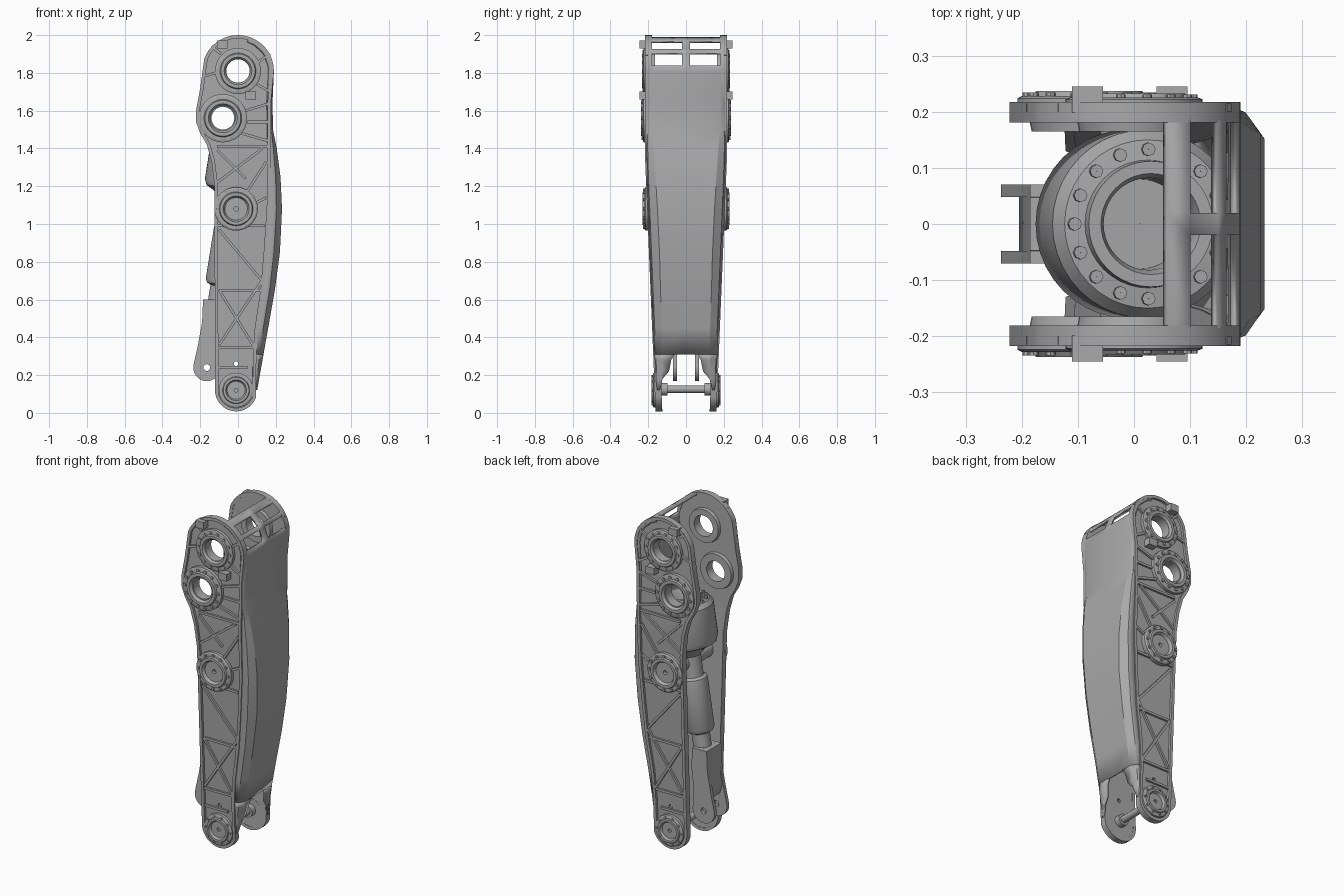
import bpy, bmesh, math
from mathutils import Matrix, Vector

cube = bpy.data.objects.get("Cube")
if cube:
    bpy.data.objects.remove(cube)

grey = bpy.data.materials.new("machined grey")
grey.use_nodes = True
colour = (0.4, 0.4, 0.4, 1)
grey.diffuse_color = colour
grey.node_tree.nodes["Principled BSDF"].inputs["Base Color"].default_value = colour


def skin_y(z):
    """Half width of the frame at a height."""
    return 0.215 if z > 1.35 else 0.163 + 0.052 * (z - 0.1) / 1.25


def finish(bm, name, mirrored=False, angle=32):
    bmesh.ops.remove_doubles(bm, verts=bm.verts[:], dist=0.0004)
    bmesh.ops.recalc_face_normals(bm, faces=bm.faces[:])
    me = bpy.data.meshes.new(name)
    bm.to_mesh(me)
    bm.free()
    me.materials.append(grey)
    me.shade_smooth()
    me.set_sharp_from_angle(angle=math.radians(angle))
    ob = bpy.data.objects.new(name, me)
    bpy.context.scene.collection.objects.link(ob)
    if mirrored:
        mod = ob.modifiers.new("both sides", 'MIRROR')
        mod.use_axis = (False, True, False)
        mod.use_clip = False
        mod.use_mirror_merge = False
    return ob


def arc(cx, cz, r, a0, a1, n):
    steps = [math.radians(a0 + (a1 - a0) * i / n) for i in range(n + 1)]
    return [(cx + r * math.cos(a), cz + r * math.sin(a)) for a in steps]


def ring(cx, cz, r, n=28):
    return arc(cx, cz, r, 0, 360, n)[:-1]


def offset(loop, d):
    """Move a counter-clockwise outline inwards."""
    out = []
    for i, p in enumerate(loop):
        a, b = Vector(loop[i - 1]), Vector(loop[(i + 1) % len(loop)])
        t = (b - a).normalized()
        out.append((p[0] - t.y * d, p[1] + t.x * d))
    return out


def plate(name, loops, y_of, mirrored=True):
    """Fill outlines with holes in XZ; y_of(z, outer) places both faces."""
    cu = bpy.data.curves.new(name, 'CURVE')
    cu.dimensions, cu.fill_mode, cu.extrude = '2D', 'BOTH', 1
    for loop in loops:
        sp = cu.splines.new('POLY')
        sp.points.add(len(loop) - 1)
        for pt, (x, z) in zip(sp.points, loop):
            pt.co = (x, z, 0, 1)
        sp.use_cyclic_u = True
    tmp = bpy.data.objects.new(name + " outline", cu)
    bpy.context.scene.collection.objects.link(tmp)
    dg = bpy.context.evaluated_depsgraph_get()
    me = bpy.data.meshes.new_from_object(tmp.evaluated_get(dg))
    bm = bmesh.new()
    bm.from_mesh(me)
    bpy.data.objects.remove(tmp)
    bpy.data.meshes.remove(me)
    bmesh.ops.remove_doubles(bm, verts=bm.verts[:], dist=0.0004)
    bmesh.ops.bisect_plane(bm, geom=bm.verts[:] + bm.edges[:] + bm.faces[:],
                           plane_co=(0, 1.35, 0), plane_no=(0, 1, 0))
    for v in bm.verts:
        x, z, h = v.co
        v.co = (x, y_of(z, h > 0), z)
    return finish(bm, name, mirrored)


def lathe(bm, profile, matrix, n=32):
    """Turn a (radius, height) profile about an axis."""
    rows = []
    for r, h in profile:
        rows.append([bm.verts.new(matrix @ Vector((r * math.cos(a), r * math.sin(a), h)))
                     for a in (2 * math.pi * i / n for i in range(n))])
    for a, b in zip(rows, rows[1:] + rows[:1]):
        for i in range(n):
            j = (i + 1) % n
            bm.faces.new((a[i], a[j], b[j], b[i]))


def rod(bm, matrix, r, h0, h1, n=12):
    lathe(bm, [(0.0005, h0), (r, h0), (r, h1), (0.0005, h1)], matrix, n)


def across(x, z, y=0):
    """Frame whose local axis points along +y."""
    return Matrix.Translation((x, y, z)) @ Matrix.Rotation(-math.pi / 2, 4, 'X')


# Back cover rows: height, outer x, depth of the rounded corner
UPPER = [(1.65, .183, .02), (1.5, .185, .022), (1.4, .205, .045), (1.25, .225, .065),
         (1.08, .233, .075), (.85, .222, .08), (.65, .195, .07), (.45, .16, .065), (.31, .135, .05)]
LOWER = [(.31, .135, .05, .06), (.28, .13, .045, .078), (.22, .119, .035, .09),
         (.18, .112, .025, .125), (.12, .102, .012, .142)]

# Side plates with raised rims
outline = arc(-.01, .12, .112, 180, 340, 16)
outline += [(x - d + .012, z) for z, x, d in reversed(UPPER)]
outline += arc(0, 1.81, .19, 0, 160, 20)
outline += [(-.2, 1.72), (-.222, 1.6), (-.222, 1.54), (-.2, 1.48), (-.165, 1.42), (-.14, 1.33), (-.124, 1.2)]
holes = [ring(0, 1.81, .064), ring(-.08, 1.56, .062), ring(-.01, .26, .012, 10)]
plate("side_plate", [outline] + holes, lambda z, o: skin_y(z) - (.012 if o else .032))
plate("plate_rim", [outline, offset(outline, .018)], lambda z, o: skin_y(z) + (.002 if o else -.034))

# Truss ribs on the plates
RIBS = [(-.11, 1.41, .16, 1.41), (-.11, 1.39, .04, 1.24), (.13, 1.4, -.11, 1.22),
        (.04, 1.16, .15, 1.33), (.07, 1.1, .15, 1.14), (-.11, .99, .14, .99),
        (-.1, .97, .127, .7), (.127, .7, -.1, .36), (-.1, .65, .085, .35), (-.1, .65, .12, .65),
        (-.11, .345, .085, .345), (.11, 1.86, .17, 1.9), (.1, 1.74, .17, 1.7), (-.12, 1.8, -.19, 1.78),
        (-.09, 1.9, -.14, 1.94), (.04, 1.6, .17, 1.64), (.05, 1.54, .17, 1.54), (.02, 1.48, .16, 1.44),
        (-.12, .24, .05, .24)]
bm = bmesh.new()
for x0, z0, x1, z1 in RIBS:
    side = Vector((z0 - z1, x1 - x0)).normalized() * .007
    corners = []
    for x, z in ((x0, z0), (x1, z1)):
        for s, d in ((-1, .015), (1, .015), (1, 0), (-1, 0)):
            corners.append(bm.verts.new((x + s * side.x, skin_y(z) - d, z + s * side.y)))
    a, b = corners[:4], corners[4:]
    bm.faces.new(a)
    bm.faces.new(b)
    for i in range(4):
        bm.faces.new((a[i], a[i - 1], b[i - 1], b[i]))
finish(bm, "truss_ribs", True)


# Bearing hubs and their bolts: x, z, outer radius, bore, bolt count
def hub(name, x, z, r, bore, bolts, rise, inner=-.05):
    bm = bmesh.new()
    m = across(x, z, skin_y(z))
    lathe(bm, [(bore, inner), (r * .8, inner), (r * .85, -.02), (r, -.015), (r, rise * .4),
               (r * .93, rise * .6), (r * .78, rise * .6), (r * .74, rise), (r * .6, rise),
               (max(bore, r * .52), rise * .3), (bore, rise * .3)], m, 36)
    for i in range(bolts):
        a = 2 * math.pi * i / bolts
        rod(bm, m @ Matrix.Translation((r * .86 * math.cos(a), r * .86 * math.sin(a), 0)),
            r * .07, 0, rise * .9, 8)
    finish(bm, name, True)


hub("shoulder_bearing", 0, 1.81, .122, .062, 14, .018)
hub("pivot_bearing", -.08, 1.56, .128, .06, 14, .022)
hub("motor_hub", -.01, 1.08, .115, .012, 12, .026, -.03)
hub("ankle_hub", -.01, .12, .092, .01, 10, .02, -.03)

# Square stops beside the bearings
bm = bmesh.new()
for x, z in ((-.083, 1.95), (.068, 1.68)):
    bmesh.ops.create_cube(bm, size=1, matrix=Matrix.Translation((x, .222, z))
                          @ Matrix.Diagonal((.055, .046, .042, 1)))
finish(bm, "stop_blocks", True)


def loft(name, rows, skip=lambda i, j: False, mirrored=False):
    bm = bmesh.new()
    grid = [[bm.verts.new(p) for p in row] for row in rows]
    for i in range(len(grid) - 1):
        for j in range(len(grid[i]) - 1):
            if not skip(i, j):
                bm.faces.new((grid[i][j], grid[i][j + 1], grid[i + 1][j + 1], grid[i + 1][j]))
    ob = finish(bm, name, mirrored, 25)
    mod = ob.modifiers.new("thickness", 'SOLIDIFY')
    mod.thickness, mod.offset = .016, -1
    return ob


def section(x, z, xi, zi, edge):
    y = skin_y(z)
    half = [(xi, y, zi), (xi + .6 * (x - xi), y - .012, zi + .6 * (z - zi)), (x, y - edge, z), (x, .02, z)]
    return half + [(a, -b, c) for a, b, c in reversed(half)]


# Back cover, curling over the top with four windows
rows = []
for a in (18, 32, 52, 60, 81, 90):
    s, c = math.sin(math.radians(a)), math.cos(math.radians(a))
    rows.append(section(.19 * s, 1.81 + .19 * c, .172 * s, 1.81 + .172 * c, .03))
for z, x, d in UPPER:
    rows.append(section(x, z, x - d, z, .03 + d * .3))
loft("back_cover", rows, lambda i, j: i in (1, 3) and j in (2, 4))

# Cover legs beside the lower arch
legs = []
for z, x, d, gap in LOWER:
    y = skin_y(z)
    legs.append([(x - d, y, z), (x - d * .4, y - .012, z),
                 (x, max(y - .03 - d * .3, gap), z), (x, gap, z)])
loft("cover_leg", legs, mirrored=True)

# Leaning drive: hollow motor, neck, screw housing and rod
top, foot = Vector((.03, 0, 1.46)), Vector((-.165, 0, .24))
lean = Matrix.Translation(top) @ (foot - top).to_track_quat('Z', 'Y').to_matrix().to_4x4()
bm = bmesh.new()
lathe(bm, [(.0005, .12), (.08, .12), (.082, .02), (.09, 0), (.112, 0), (.114, .03), (.15, .035),
           (.168, .06), (.168, .25), (.155, .28), (.1, .31), (.06, .35), (.06, .47), (.078, .48),
           (.08, .5), (.08, .77), (.07, .79), (.05, .8), (.05, .92), (.0005, .92)], lean, 40)
for i in range(16):
    a = math.pi * i / 8
    rod(bm, lean @ Matrix.Translation((.133 * math.cos(a), .133 * math.sin(a), 0)), .012, .022, .05, 8)
finish(bm, "drive_unit")

# Forked rod end
knob = arc(-.165, .24, .072, 165, 375, 18)
fork = knob + [(-.1, .36), (-.085, .48), (-.09, .6), (-.185, .6), (-.19, .48), (-.212, .36)]
plate("fork_prong", [fork, ring(-.165, .24, .018, 16)], lambda z, o: .07 if o else .048)
bridge = [(-.205, .36), (-.19, .31), (-.12, .31), (-.1, .36), (-.085, .48), (-.09, .6), (-.185, .6), (-.19, .48)]
plate("fork_bridge", [bridge], lambda z, o: (.056 if o else -.056) * (1 if z < .5 else .85), False)

# Cross axles
bm = bmesh.new()
for x, z, r, reach in ((-.01, .125, .02, .16), (-.01, 1.08, .05, .19)):
    rod(bm, across(x, z), r, -reach, reach, 24)
for s in (-1, 1):
    rod(bm, across(-.01, .125, s * .12), .034, -.022, .022, 24)
finish(bm, "cross_axles")
